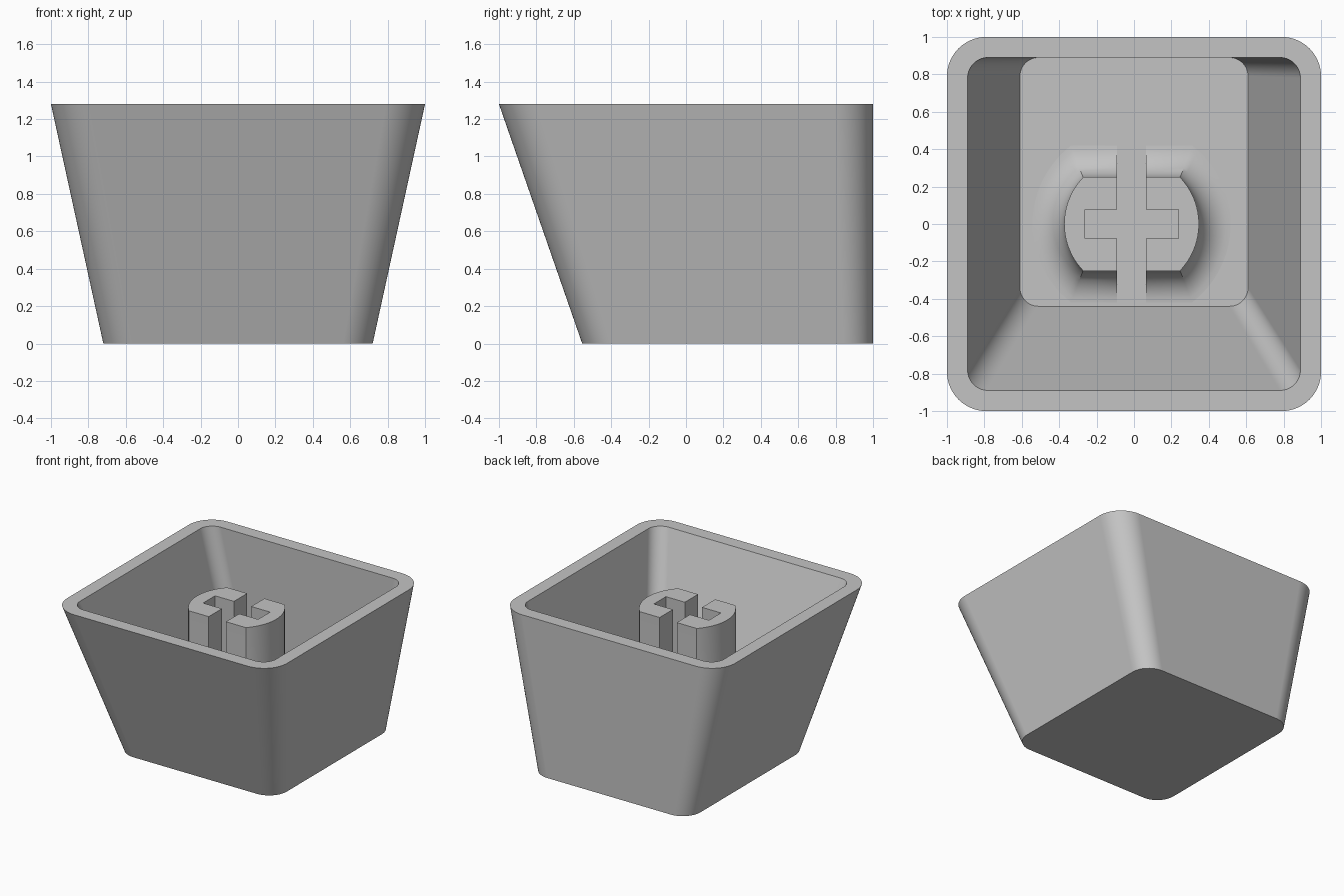
import bpy
import bmesh
import math

HEIGHT = 1.28
FLOOR = 0.15
STEM_TOP = 1.165
STEM_X = -0.013
FILLET = 0.17

if "Cube" in bpy.data.objects:
    bpy.data.objects.remove(bpy.data.objects["Cube"], do_unlink=True)

grey = bpy.data.materials.new("light_grey_plastic")
grey.use_nodes = True
grey.diffuse_color = (0.55, 0.55, 0.55, 1)
grey.node_tree.nodes["Principled BSDF"].inputs["Base Color"].default_value = grey.diffuse_color


def rounded_rect(x, y0, y1, r, z, steps=14):
    """Counter-clockwise ring of a rectangle with round corners."""
    centres = [(x - r, y1 - r), (r - x, y1 - r), (r - x, y0 + r), (x - r, y0 + r)]
    ring = []
    for quarter, (cx, cy) in enumerate(centres):
        for i in range(steps + 1):
            a = (quarter + i / steps) * math.pi / 2
            ring.append((cx + r * math.cos(a), cy + r * math.sin(a), z))
    return ring


def stem_ring(offset, z, steps=24):
    """Ring of a circle with its front and back cut flat, grown by offset."""
    r = 0.36 + offset
    limit = math.asin((0.25 + offset) / r)
    ring = []
    for side in (0, math.pi):
        for i in range(steps + 1):
            a = side + limit * (2 * i / steps - 1)
            ring.append((STEM_X + r * math.cos(a), r * math.sin(a), z))
    return ring


def loft(name, rings):
    """Skin a stack of equal rings and cap both ends."""
    bm = bmesh.new()
    loops = [[bm.verts.new(p) for p in ring] for ring in rings]
    for low, high in zip(loops, loops[1:]):
        for i in range(len(low)):
            j = (i + 1) % len(low)
            bm.faces.new((low[i], low[j], high[j], high[i]))
    bm.faces.new(loops[0][::-1])
    bm.faces.new(loops[-1])
    bmesh.ops.recalc_face_normals(bm, faces=bm.faces)
    mesh = bpy.data.meshes.new(name)
    bm.to_mesh(mesh)
    bm.free()
    mesh.materials.append(grey)
    obj = bpy.data.objects.new(name, mesh)
    bpy.context.collection.objects.link(obj)
    return obj


def activate(obj):
    bpy.ops.object.select_all(action='DESELECT')
    obj.select_set(True)
    bpy.context.view_layer.objects.active = obj


# Hollow tapered shell: outside, rim, then inside down to the floor
shell = loft("shell", [
    rounded_rect(0.72, -0.555, 1, 0.16, 0),
    rounded_rect(1, -1, 1, 0.21, HEIGHT),
    rounded_rect(0.89, -0.89, 0.89, 0.11, HEIGHT),
    rounded_rect(0.61, -0.44, 0.89, 0.1, FLOOR),
])

# Stem with a concave fillet running into the floor
rings = [stem_ring(FILLET, FLOOR - 0.02)]
for i in range(11):
    a = i / 10 * math.pi / 2
    rings.append(stem_ring(FILLET * (1 - math.sin(a)), FLOOR + FILLET * (1 - math.cos(a))))
rings.append(stem_ring(0, STEM_TOP))
stem = loft("stem", rings)

# Cross-shaped slot, open at the front and back
arm, half, far = 0.25, 0.078, 0.7
quarter = [(half, -far), (half, -half), (arm, -half), (arm, half), (half, half), (half, far)]
outline = quarter + [(-x, -y) for x, y in quarter]
slot = loft("slot_cutter", [[(STEM_X + x, y, z) for x, y in outline] for z in (-0.1, HEIGHT)])
slot.hide_render = True
cut = stem.modifiers.new("slot", 'BOOLEAN')
cut.operation = 'DIFFERENCE'
cut.solver = 'EXACT'
cut.object = slot
activate(stem)
bpy.ops.object.modifier_apply(modifier=cut.name)
bpy.data.objects.remove(slot, do_unlink=True)

# Smooth round parts while keeping hard edges
for obj in (shell, stem):
    activate(obj)
    bpy.ops.object.shade_smooth_by_angle(angle=math.radians(30))
normals = shell.modifiers.new("flat_walls", 'WEIGHTED_NORMAL')
normals.keep_sharp = True
